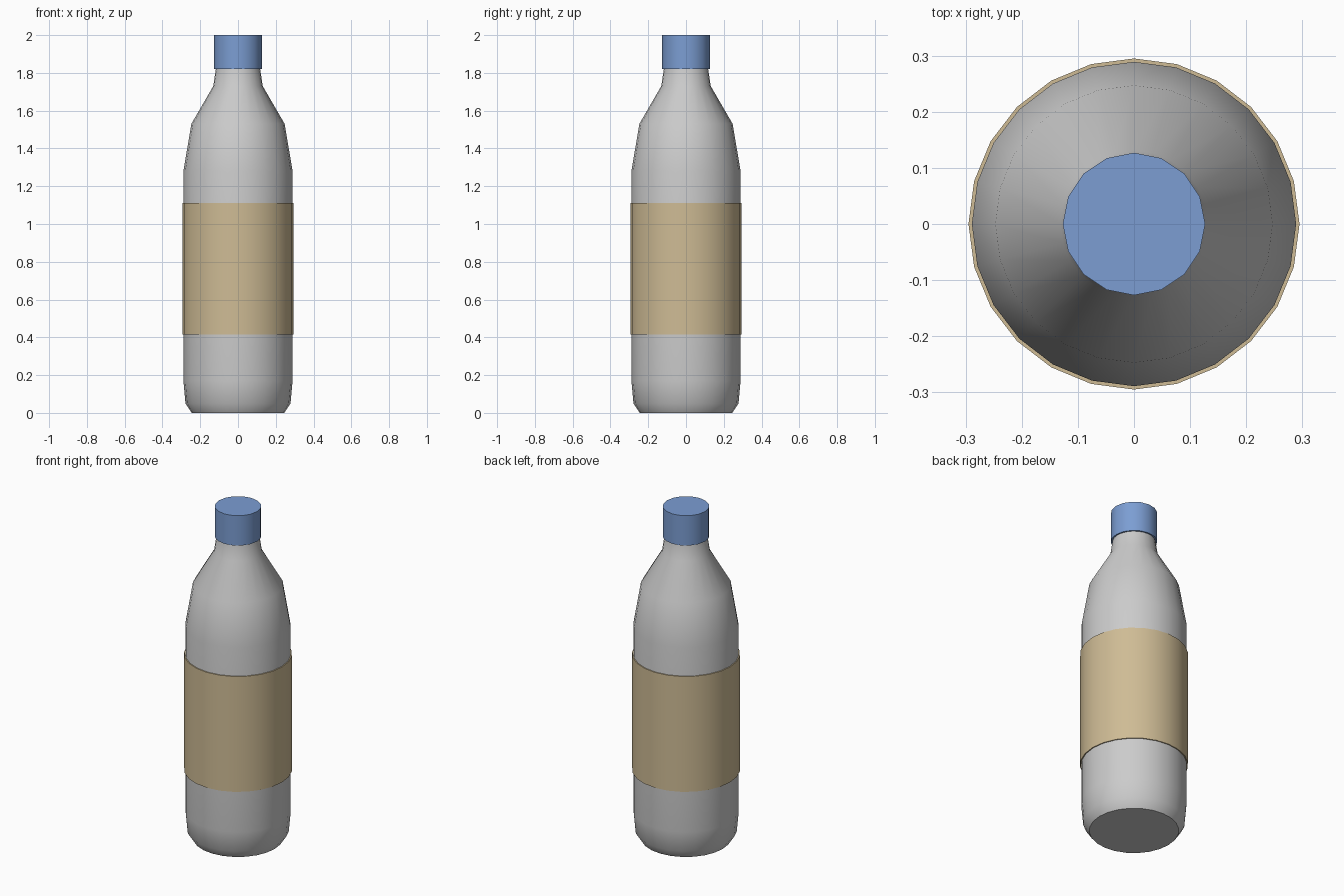
import bpy, bmesh
from math import cos, sin, pi, radians

if "Cube" in bpy.data.objects:
    bpy.data.objects.remove(bpy.data.objects["Cube"])


def lathe(name, profile, sides, color=None):
    """Closed solid turned around z from (radius, height) pairs, bottom to top."""
    bm = bmesh.new()
    rings = [[bm.verts.new((r * cos(2 * pi * i / sides), r * sin(2 * pi * i / sides), z))
              for i in range(sides)] for r, z in profile]
    for low, high in zip(rings, rings[1:]):
        for i in range(sides):
            j = (i + 1) % sides
            bm.faces.new((low[i], low[j], high[j], high[i]))
    bm.faces.new(rings[0][::-1])
    bm.faces.new(rings[-1])
    mesh = bpy.data.meshes.new(name)
    bm.to_mesh(mesh)
    bm.free()
    if color:
        mat = bpy.data.materials.new(name + "_color")
        mat.diffuse_color = color
        mat.use_nodes = True
        mat.node_tree.nodes["Principled BSDF"].inputs["Base Color"].default_value = mat.diffuse_color
        mesh.materials.append(mat)
    obj = bpy.data.objects.new(name, mesh)
    bpy.context.collection.objects.link(obj)
    bpy.ops.object.select_all(action='DESELECT')
    obj.select_set(True)
    bpy.context.view_layer.objects.active = obj
    bpy.ops.object.shade_smooth_by_angle(angle=radians(35))
    return obj


# Bottle body: chamfered base, straight wall, tapering shoulder and neck
lathe("bottle_body", [(0.245, 0), (0.278, 0.05), (0.289, 0.17), (0.289, 1.28),
                      (0.247, 1.53), (0.131, 1.73), (0.116, 1.83)], 24)

# Wrap-around label, slightly proud of the body
lathe("label", [(0.295, 0.415), (0.295, 1.11)], 24, (0.62, 0.50, 0.30, 1))

# Screw cap
lathe("cap", [(0.127, 1.82), (0.127, 2.0)], 16, (0.20, 0.34, 0.65, 1))
